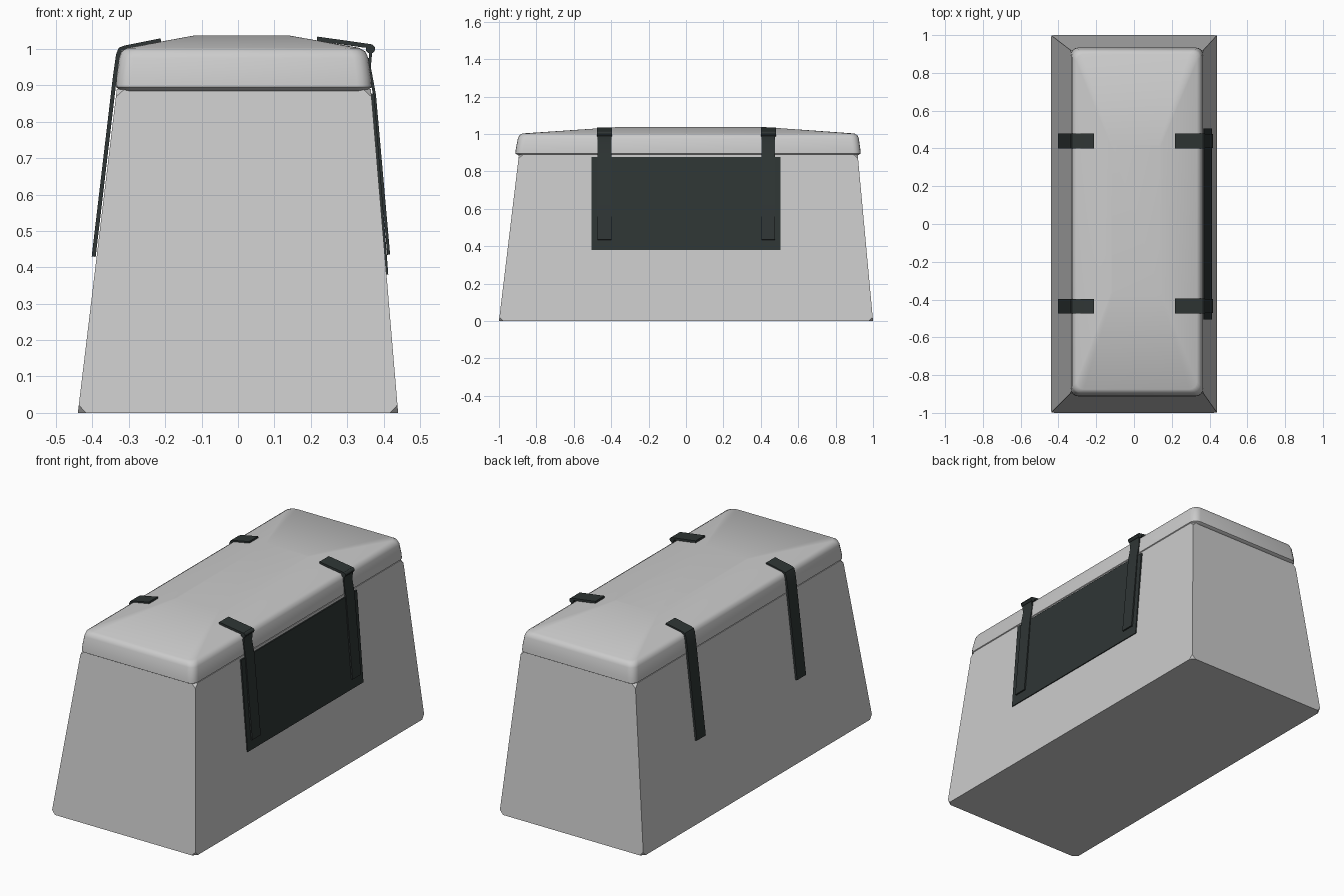
import bpy, bmesh, math
from mathutils import Vector

if "Cube" in bpy.data.objects:
    bpy.data.objects.remove(bpy.data.objects["Cube"])

dark = bpy.data.materials.new("dark_strap")
dark.diffuse_color = (0.028, 0.036, 0.035, 1)
dark.use_nodes = True
dark.node_tree.nodes["Principled BSDF"].inputs["Base Color"].default_value = dark.diffuse_color


def finish(bm, name, mat=None, smooth=None):
    bmesh.ops.recalc_face_normals(bm, faces=bm.faces)
    me = bpy.data.meshes.new(name)
    bm.to_mesh(me)
    bm.free()
    ob = bpy.data.objects.new(name, me)
    bpy.context.collection.objects.link(ob)
    if mat:
        me.materials.append(mat)
    if smooth:
        bpy.ops.object.select_all(action='DESELECT')
        ob.select_set(True)
        bpy.context.view_layer.objects.active = ob
        bpy.ops.object.shade_smooth_by_angle(angle=math.radians(smooth))
    return ob


def loft(bm, rings):
    rows = [[bm.verts.new(p) for p in r] for r in rings]
    n = len(rows[0])
    for a, b in zip(rows, rows[1:]):
        for i in range(n):
            j = (i + 1) % n
            bm.faces.new((a[i], a[j], b[j], b[i]))
    bm.faces.new(rows[0][::-1])
    bm.faces.new(rows[-1])


def ring(x0, x1, y0, y1, z, r=0.0, seg=4):
    if r == 0:
        return [(x0, y0, z), (x1, y0, z), (x1, y1, z), (x0, y1, z)]
    pts = []
    for cx, cy, a0 in ((x0 + r, y0 + r, 180), (x1 - r, y0 + r, 270),
                       (x1 - r, y1 - r, 0), (x0 + r, y1 - r, 90)):
        for i in range(seg + 1):
            a = math.radians(a0 + 90 * i / seg)
            pts.append((cx + r * math.cos(a), cy + r * math.sin(a), z))
    return pts


def ribbon(name, path, y, width, t):
    # strip following an x-z path (outer surface), thickened inward
    P = [Vector(p) for p in path]
    inner = []
    for i, p in enumerate(P):
        d1 = (P[i] - P[i - 1]).normalized() if i else None
        d2 = (P[i + 1] - P[i]).normalized() if i < len(P) - 1 else None
        d = ((d1 or d2) + (d2 or d1)).normalized()
        n = Vector((d.y, -d.x))
        if n.dot(Vector((0, 0.8)) - p) < 0:
            n = -n
        inner.append(p + n * t)
    bm = bmesh.new()
    rows = [[bm.verts.new((q.x, yy, q.y)) for q, yy in
             ((o, y - width / 2), (o, y + width / 2), (k, y + width / 2), (k, y - width / 2))]
            for o, k in zip(P, inner)]
    for a, b in zip(rows, rows[1:]):
        for i in range(4):
            j = (i + 1) % 4
            bm.faces.new((a[i], a[j], b[j], b[i]))
    bm.faces.new(rows[0])
    bm.faces.new(rows[-1])
    return finish(bm, name, dark, 35)


# tapered body with clipped corners
bm = bmesh.new()
loft(bm, [ring(-0.44, 0.44, -1, 1, 0), ring(-0.333, 0.365, -0.893, 0.918, 0.89)])
bmesh.ops.bevel(bm, geom=bm.verts[:], offset=0.022, segments=1, affect='VERTICES')
finish(bm, "box_body")

# padded lid with a shallow crown
bm = bmesh.new()
loft(bm, [ring(-0.322, 0.354, -0.895, 0.917, 0.885, 0.03),
          ring(-0.335, 0.367, -0.912, 0.934, 0.895, 0.04),
          ring(-0.334, 0.366, -0.910, 0.932, 0.92, 0.04),
          ring(-0.327, 0.358, -0.899, 0.924, 0.975, 0.04),
          ring(-0.321, 0.350, -0.892, 0.917, 0.993, 0.04),
          ring(-0.305, 0.333, -0.875, 0.900, 1.003, 0.04),
          ring(-0.12, 0.14, -0.37, 0.42, 1.037, 0.01)])
finish(bm, "lid", None, 50)

# side flap
ribbon("side_flap", [(0.374, 0.878), (0.413, 0.38)], 0, 1.01, 0.009)

# straps, tabs and hinge rolls
for side, y in (("near", -0.435), ("far", 0.44)):
    ribbon(side + "_left_strap",
           [(-0.402, 0.43), (-0.343, 0.93), (-0.335, 0.985), (-0.328, 1.003),
            (-0.313, 1.009), (-0.213, 1.029)], y, 0.078, 0.011)
    ribbon(side + "_right_tab",
           [(0.218, 1.034), (0.345, 1.016), (0.366, 1.013), (0.374, 1.004)], y, 0.08, 0.012)
    ribbon(side + "_right_strap",
           [(0.369, 0.995), (0.365, 0.95), (0.379, 0.875), (0.418, 0.435)], y, 0.074, 0.008)
    bpy.ops.mesh.primitive_cylinder_add(vertices=12, radius=0.013, depth=0.08,
                                        location=(0.364, y, 1.0), rotation=(math.pi / 2, 0, 0))
    roll = bpy.context.object
    roll.name = side + "_hinge_roll"
    roll.data.materials.append(dark)
    bpy.ops.object.shade_smooth_by_angle()
